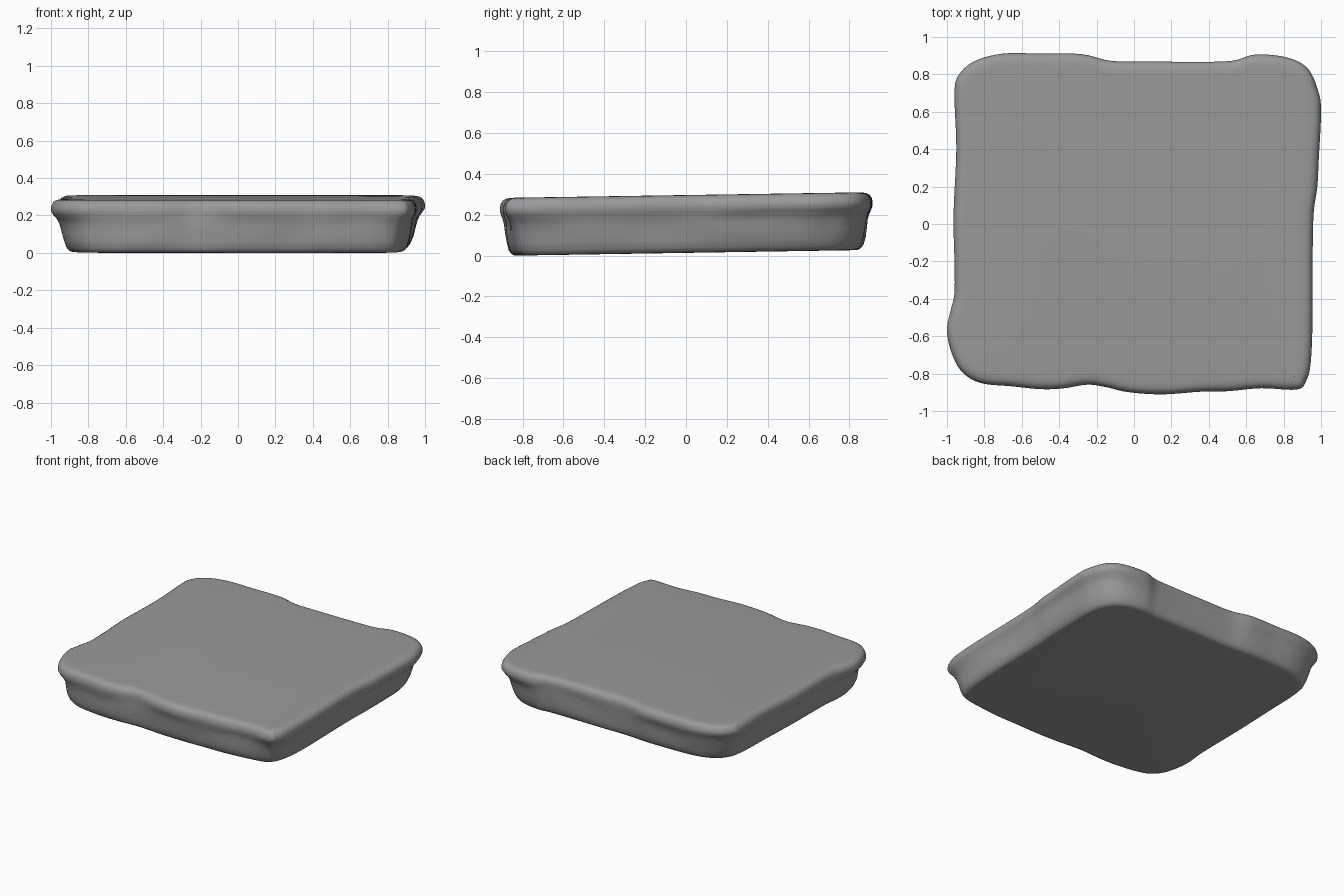
import bpy, bmesh, math
from mathutils import Vector, noise

if "Cube" in bpy.data.objects:
    bpy.data.objects.remove(bpy.data.objects["Cube"])

# Wavy outline of the slab's widest rim, seen from above (counter-clockwise)
RIM = [(-1.0, -.57), (-.975, -.69), (-.92, -.79), (-.82, -.85), (-.65, -.868),
       (-.5, -.883), (-.38, -.879), (-.25, -.859), (-.15, -.872), (-.03, -.899),
       (.15, -.911), (.35, -.897), (.5, -.894), (.68, -.878), (.87, -.885),
       (.92, -.84), (.945, -.74), (.955, -.5), (.955, -.2), (.96, .05),
       (.98, .2), (.988, .35), (1.0, .6), (.985, .71), (.93, .83),
       (.82, .89), (.65, .906), (.52, .872), (.3, .867), (.1, .869),
       (-.12, .872), (-.28, .908), (-.5, .911), (-.7, .911), (-.85, .872),
       (-.935, .80), (-.96, .70), (-.95, .4), (-.965, .05), (-.96, -.2),
       (-.96, -.37), (-.98, -.46)]

# Edge profile, bottom to top: (blend rim -> base outline, inset, height fraction)
PROFILE = [(1, .050, 0), (1, .032, .006), (1, .018, .03), (.97, .006, .09),
           (.82, .002, .22), (.68, 0, .38), (.55, 0, .52), (.38, 0, .62),
           (.15, 0, .70), (0, 0, .77), (0, 0, .84), (0, .005, .90),
           (0, .014, .95), (0, .028, .98), (0, .045, .995), (0, .07, 1)]


def smooth_loop(pts, steps):
    """Closed Catmull-Rom curve through the points."""
    p = [Vector(q) for q in pts]
    out = []
    for i in range(len(p)):
        a, b, c, d = (p[(i + k) % len(p)] for k in (-1, 0, 1, 2))
        for s in range(steps):
            t = s / steps
            out.append(.5 * (2 * b + (c - a) * t + (2 * a - 5 * b + 4 * c - d) * t * t
                             + (3 * b - a - 3 * c + d) * t ** 3))
    return out


def base_point(p):
    """Matching point on the rounder, narrower base outline."""
    n = 6.5
    k = (abs(p.x / .885) ** n + abs(p.y / .852) ** n) ** (-1 / n)
    return (p * k).lerp(p, .35)


rim = smooth_loop(RIM, 5)
count = len(rim)
bm = bmesh.new()
rings = []
for blend, inset, h in PROFILE:
    ring = []
    for i, p in enumerate(rim):
        tangent = (rim[(i + 3) % count] - rim[i - 3]).normalized()
        q = p.lerp(base_point(p), blend)
        q = q - Vector((tangent.y, -tangent.x)) * inset
        # hand-hewn dents, only below the rim
        dent = .01 * max(0, math.sin(math.pi * min(h / .75, 1)))
        q = q * (1 + dent * noise.noise(Vector((q.x * 4, q.y * 4, h * 3))))
        low, high = .014 + .016 * q.y, .297 + .0155 * q.y
        wave = .012 * math.sin(math.pi * h) * noise.noise(Vector((q.x * 3, q.y * 3, 7)))
        ring.append(bm.verts.new((q.x, q.y, low + (high - low) * h + wave)))
    rings.append(ring)

# Side skin and flat caps
for lo, hi in zip(rings, rings[1:]):
    for i in range(count):
        j = (i + 1) % count
        bm.faces.new((lo[i], lo[j], hi[j], hi[i]))
bm.faces.new(rings[0][::-1])
bm.faces.new(rings[-1])
bottom = min(v.co.z for v in bm.verts)
bmesh.ops.translate(bm, verts=bm.verts, vec=(0, 0, -bottom))

mesh = bpy.data.meshes.new("stone_slab")
bm.to_mesh(mesh)
bm.free()
slab = bpy.data.objects.new("stone_slab", mesh)
bpy.context.collection.objects.link(slab)

# Dark grey stone
stone = bpy.data.materials.new("dark_stone")
stone.diffuse_color = (.32, .32, .32, 1)
stone.use_nodes = True
stone.node_tree.nodes["Principled BSDF"].inputs["Base Color"].default_value = stone.diffuse_color
mesh.materials.append(stone)

bpy.context.view_layer.objects.active = slab
slab.select_set(True)
bpy.ops.object.shade_smooth_by_angle(angle=math.radians(40))
